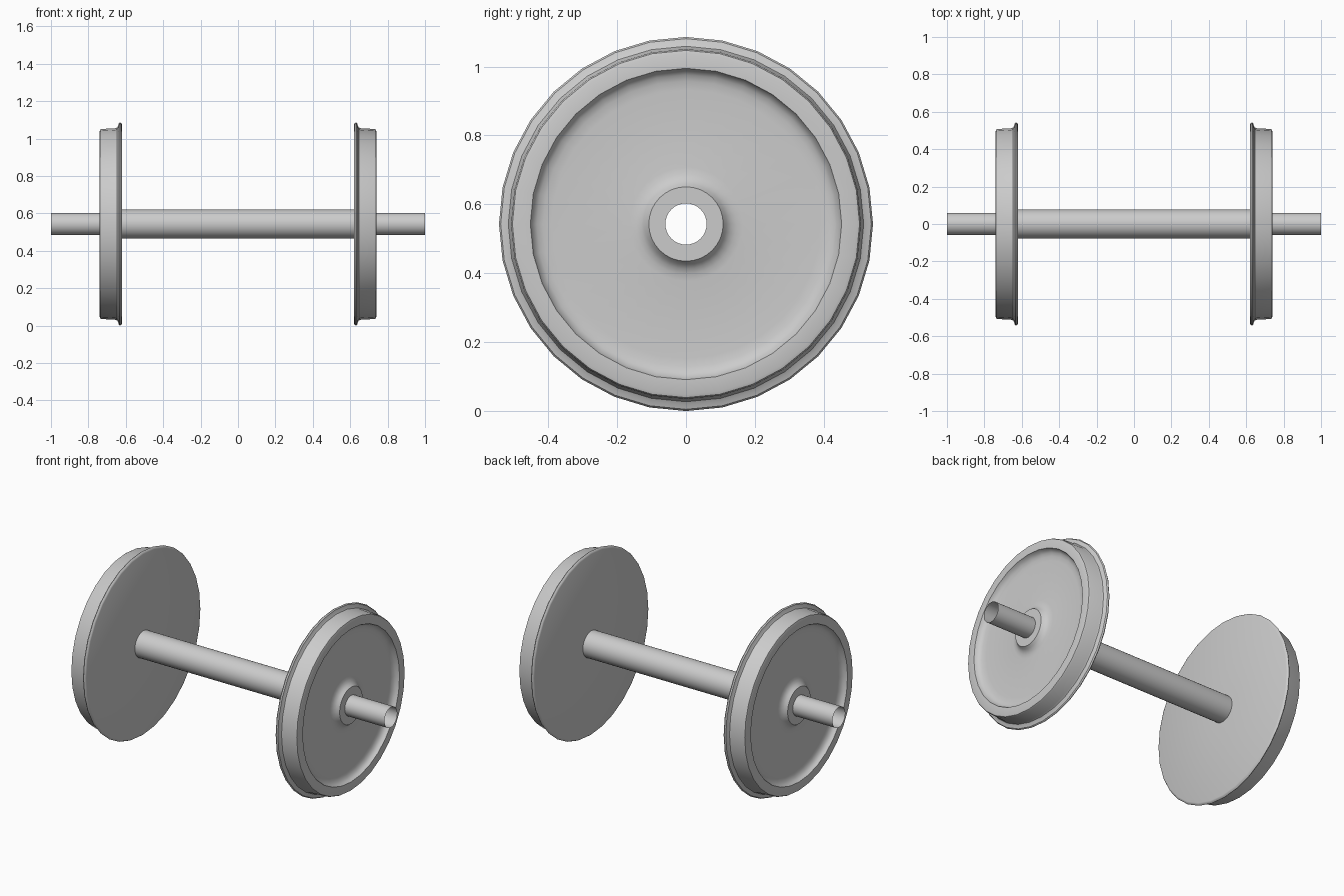
import bpy
import bmesh
from math import cos, sin, pi, radians

SEGMENTS = 32
CENTRE_Z = 0.543

cube = bpy.data.objects.get("Cube")
if cube:
    bpy.data.objects.remove(cube, do_unlink=True)

# One plain steel colour for the whole wheelset
steel = bpy.data.materials.new("steel_grey")
steel.use_nodes = True
steel.diffuse_color = (0.6, 0.6, 0.6, 1)
steel.node_tree.nodes["Principled BSDF"].inputs["Base Color"].default_value = (0.6, 0.6, 0.6, 1)


def lathe(name, profile, side=1):
    """Spin (x, radius) points about the axle line; side -1 mirrors in x."""
    if side < 0:
        profile = [(-x, r) for x, r in reversed(profile)]
    bm = bmesh.new()
    rings = []
    for x, r in profile:
        angles = [2 * pi * i / SEGMENTS for i in range(SEGMENTS)]
        rings.append([bm.verts.new((x, r * cos(a), r * sin(a))) for a in angles])
    for a, b in zip(rings, rings[1:]):
        for i in range(SEGMENTS):
            j = (i + 1) % SEGMENTS
            bm.faces.new((a[i], a[j], b[j], b[i]))
    mesh = bpy.data.meshes.new(name)
    bm.to_mesh(mesh)
    bm.free()
    mesh.materials.append(steel)
    obj = bpy.data.objects.new(name, mesh)
    obj.location.z = CENTRE_Z
    bpy.context.collection.objects.link(obj)
    bpy.ops.object.select_all(action='DESELECT')
    obj.select_set(True)
    bpy.context.view_layer.objects.active = obj
    bpy.ops.object.shade_smooth_by_angle(angle=radians(35))
    return obj


# Wheel section: flat back, flange, tread, rim face, dished web, hub face
back_and_flange = [(0.62, 0.06), (0.62, 0.53), (0.623, 0.538), (0.63, 0.543),
                   (0.637, 0.538), (0.641, 0.525), (0.646, 0.516), (0.655, 0.512)]
tread_and_rim = [(0.73, 0.508), (0.737, 0.504), (0.74, 0.495), (0.74, 0.452)]
web = [(0.725, 0.446), (0.714, 0.433), (0.708, 0.415), (0.706, 0.39),
       (0.706, 0.165), (0.709, 0.145), (0.715, 0.13), (0.725, 0.118)]
hub = [(0.74, 0.108), (0.74, 0.06)]
wheel = back_and_flange + tread_and_rim + web + hub

for side, label in ((1, "left"), (-1, "right")):
    lathe(label + "_wheel", wheel, side)
    # Hollow journal stub outside the wheel
    lathe(label + "_journal", [(0.74, 0.06), (1.0, 0.06)], side)

# Hollow axle between the wheels
lathe("axle", [(-0.62, 0.078), (0.62, 0.078)])
